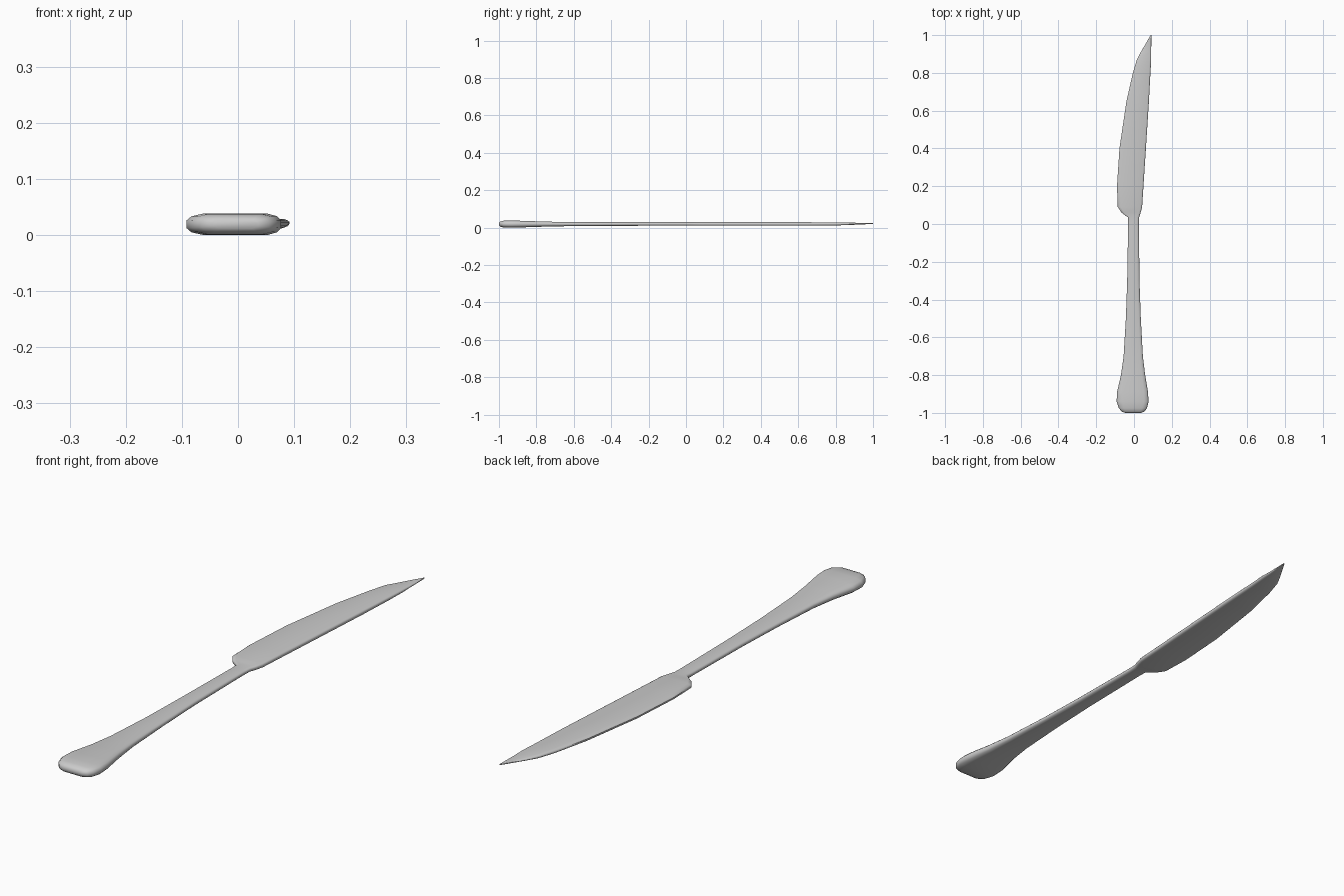
import bpy, bmesh

# stations: y, left x, right x, centre z, half thickness, left bevel, right bevel
STATIONS = [
    (-1.00, -0.045, 0.037, 0.021, 0.007, 0.012, 0.012),
    (-0.993, -0.065, 0.055, 0.021, 0.014, 0.022, 0.022),
    (-0.975, -0.080, 0.069, 0.021, 0.018, 0.026, 0.026),
    (-0.94, -0.092, 0.077, 0.021, 0.019, 0.030, 0.024),
    (-0.89, -0.090, 0.074, 0.021, 0.018, 0.028, 0.022),
    (-0.80, -0.069, 0.059, 0.021, 0.015, 0.020, 0.018),
    (-0.70, -0.055, 0.047, 0.021, 0.012, 0.014, 0.014),
    (-0.50, -0.043, 0.036, 0.021, 0.010, 0.012, 0.012),
    (-0.30, -0.036, 0.029, 0.022, 0.010, 0.012, 0.012),
    (0.00, -0.031, 0.026, 0.022, 0.009, 0.010, 0.010),
    (0.035, -0.032, 0.027, 0.022, 0.009, 0.010, 0.010),
    (0.06, -0.066, 0.035, 0.022, 0.009, 0.014, 0.009),
    (0.09, -0.086, 0.043, 0.022, 0.009, 0.016, 0.008),
    (0.20, -0.090, 0.050, 0.022, 0.009, 0.016, 0.008),
    (0.40, -0.077, 0.063, 0.022, 0.009, 0.016, 0.008),
    (0.65, -0.040, 0.079, 0.022, 0.009, 0.016, 0.008),
    (0.80, -0.006, 0.087, 0.022, 0.008, 0.014, 0.008),
    (0.87, 0.015, 0.091, 0.023, 0.007, 0.012, 0.008),
    (0.91, 0.036, 0.091, 0.023, 0.005, 0.010, 0.007),
    (1.00, 0.088, 0.092, 0.024, 0.002, 0.001, 0.001),
]


def section(y, xl, xr, zc, h, bl, br):
    """Flattened bar section with rounded sides."""
    prof = [(0.0, 0.35), (0.3, 0.75), (1.0, 1.0)]
    top = [(xl + bl * u, v) for u, v in prof]
    top += [(xr - br * u, v) for u, v in reversed(prof)]
    ring = top + [(x, -v) for x, v in reversed(top)]
    return [(x, y, zc + h * v) for x, v in ring]


# one-piece knife lofted from handle end to blade tip
bm = bmesh.new()
rings = [[bm.verts.new(p) for p in section(*s)] for s in STATIONS]
for a, b in zip(rings, rings[1:]):
    n = len(a)
    for i in range(n):
        j = (i + 1) % n
        bm.faces.new((a[i], a[j], b[j], b[i]))
bm.faces.new(rings[0])
bm.faces.new(rings[-1])
bmesh.ops.recalc_face_normals(bm, faces=bm.faces)

low = min(v.co.z for v in bm.verts)
bmesh.ops.translate(bm, vec=(0, 0, -low), verts=bm.verts)

mesh = bpy.data.meshes.new("table_knife")
bm.to_mesh(mesh)
bm.free()
knife = bpy.data.objects.new("table_knife", mesh)
bpy.context.collection.objects.link(knife)
bpy.context.view_layer.objects.active = knife
knife.select_set(True)
bpy.ops.object.shade_smooth_by_angle(angle=0.9)
